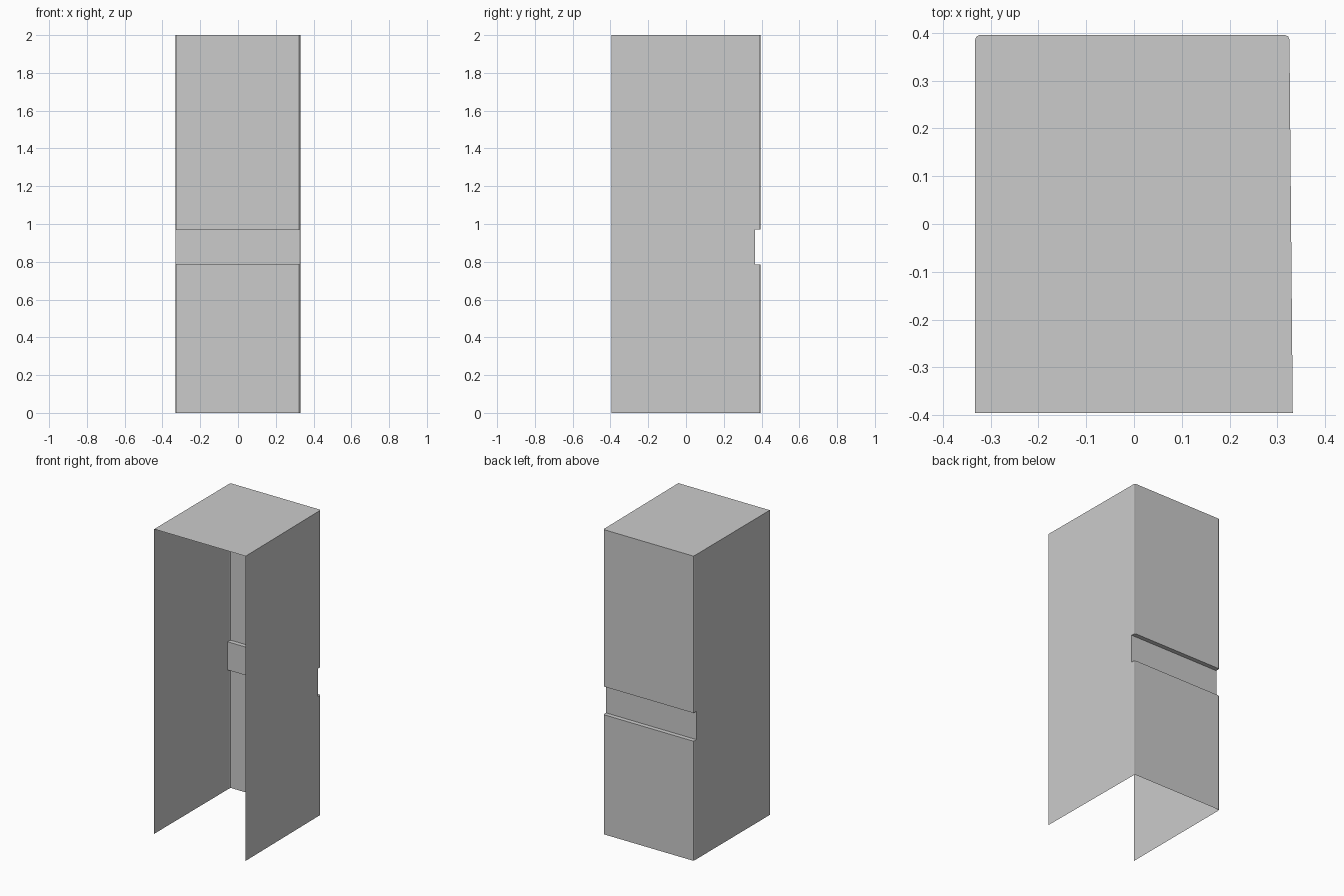
import bpy, bmesh
from math import sin, cos, radians

if "Cube" in bpy.data.objects:
    bpy.data.objects.remove(bpy.data.objects["Cube"])

L, RF, RB = -0.332, 0.332, 0.325      # left side, right side at front / back (slight taper)
FRONT, BACK, GROOVE_Y = -0.395, 0.395, 0.366
Z0, ZG0, ZG1, Z2 = 0.0, 0.785, 0.97, 2.0
R = 0.009                             # back corner radius


def arc(cx, cy, a0, a1, n=2):
    return [(cx + R * cos(radians(a0 + (a1 - a0) * i / n)),
             cy + R * sin(radians(a0 + (a1 - a0) * i / n))) for i in range(n + 1)]


def right_x(y):
    return RF + (RB - RF) * (y - FRONT) / (BACK - FRONT)


def make(name, build):
    bm = bmesh.new()
    build(bm)
    bmesh.ops.remove_doubles(bm, verts=bm.verts, dist=1e-5)
    bmesh.ops.recalc_face_normals(bm, faces=bm.faces)
    me = bpy.data.meshes.new(name)
    bm.to_mesh(me)
    bm.free()
    ob = bpy.data.objects.new(name, me)
    bpy.context.collection.objects.link(ob)


def flat(bm, pts, z):
    bm.faces.new([bm.verts.new((x, y, z)) for x, y in pts])


def wall(bm, pts, z0, z1):
    lo = [bm.verts.new((x, y, z0)) for x, y in pts]
    hi = [bm.verts.new((x, y, z1)) for x, y in pts]
    for i in range(len(pts) - 1):
        bm.faces.new((lo[i + 1], lo[i], hi[i], hi[i + 1]))


# U-shaped plan, open at the front, with rounded back corners
back = arc(L + R, BACK - R, 180, 90) + arc(RB - R, BACK - R, 90, 0)
groove = [(L, GROOVE_Y), (right_x(GROOVE_Y), GROOVE_Y)]
front_l, front_r = (L, FRONT), (RF, FRONT)


def shell(bm):
    # lower and upper walls
    outer = [front_l, groove[0]] + back + [groove[1], front_r]
    wall(bm, outer, Z0, ZG0)
    wall(bm, outer, ZG1, Z2)
    # recessed band and its two ledges
    wall(bm, [front_l] + groove + [front_r], ZG0, ZG1)
    for z in (ZG0, ZG1):
        flat(bm, [groove[0]] + back + [groove[1]], z)
    # top panel
    flat(bm, outer, Z2)


make("cabinet_shell", shell)
